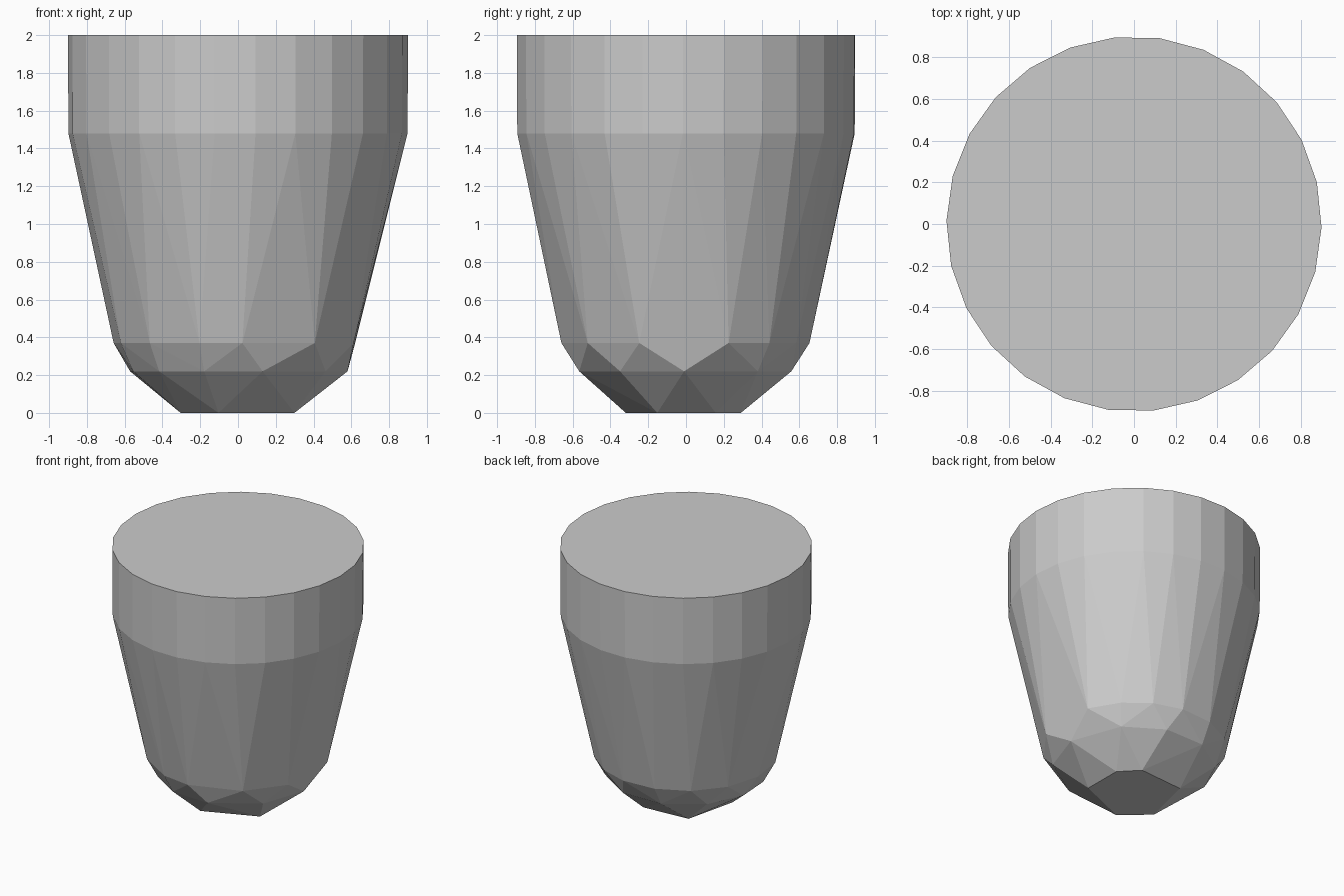
import bpy, bmesh
from math import radians, cos, sin

if "Cube" in bpy.data.objects:
    bpy.data.objects.remove(bpy.data.objects["Cube"])


def even(n, start=0):
    return [start + 360 * i / n for i in range(n)]


# Rings of the faceted cup: height, radius, corner angles
rings = [
    (0.00, 0.335, [28, 60, 128, 205, 252, 333]),
    (0.22, 0.58, [41, 74, 107, 140, 170, 197, 224, 252, 283, 323, 359]),
    (0.37, 0.66, [20, 42, 62, 82, 105, 128, 152, 176, 200, 225, 252, 272,
                  308, 338]),
    (1.48, 0.898, even(26, -1)),
    (2.00, 0.90, even(26, -1)),
]

# Solid body wrapped around the rings
bm = bmesh.new()
for z, r, angles in rings:
    for a in angles:
        bm.verts.new((r * cos(radians(a)), r * sin(radians(a)), z))
bmesh.ops.convex_hull(bm, input=bm.verts[:])

# Merge the flat top, base and planar side facets
bmesh.ops.dissolve_limit(bm, angle_limit=radians(0.5), verts=bm.verts[:],
                         edges=bm.edges[:])
bmesh.ops.recalc_face_normals(bm, faces=bm.faces[:])

mesh = bpy.data.meshes.new("cup_body")
bm.to_mesh(mesh)
bm.free()
body = bpy.data.objects.new("cup_body", mesh)
bpy.context.collection.objects.link(body)
